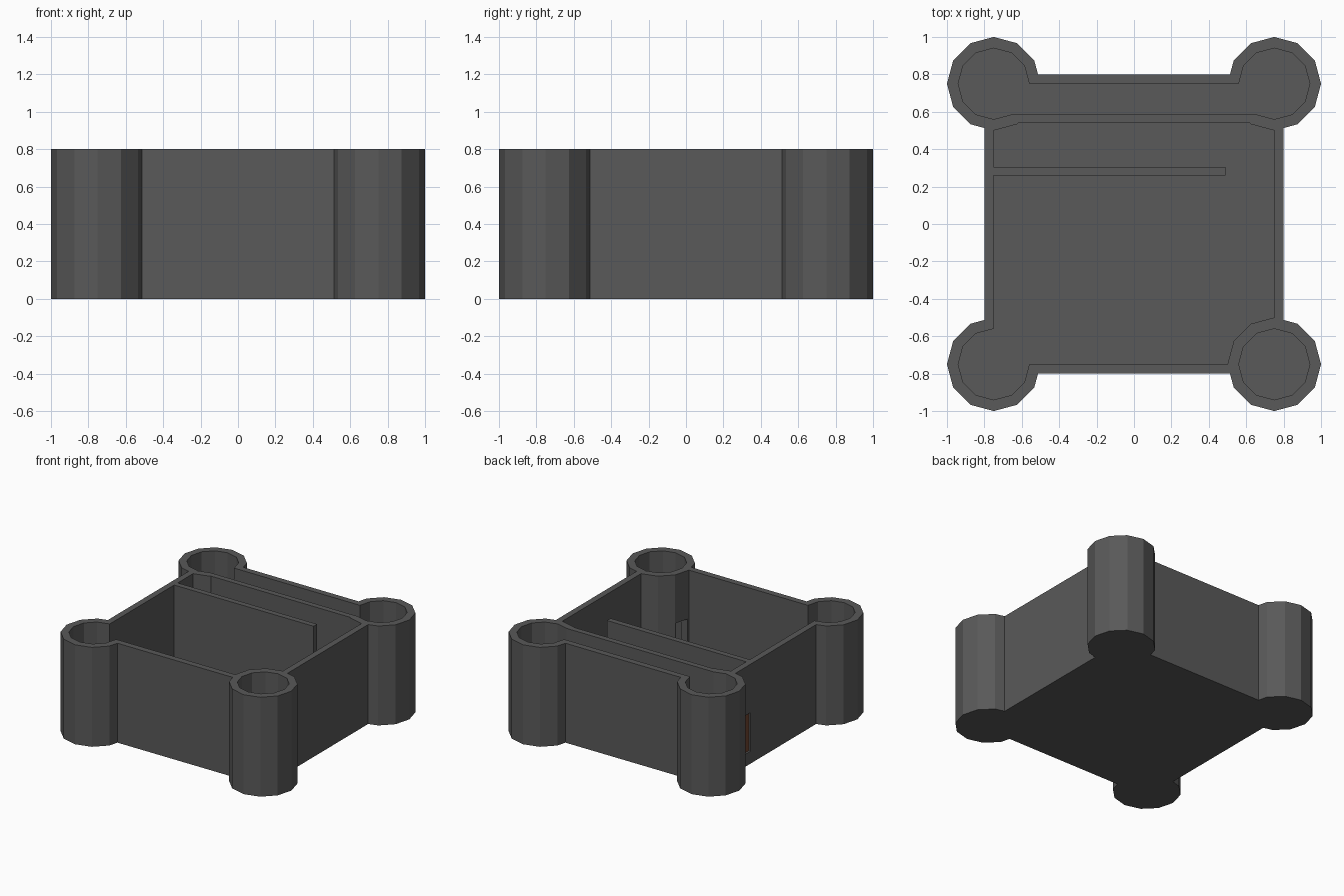
import bpy, bmesh
from math import cos, sin, radians

if "Cube" in bpy.data.objects:
    bpy.data.objects.remove(bpy.data.objects["Cube"])

H, FLOOR = 0.8, 0.1          # wall height, floor level
R_OUT, R_IN, C = 0.25, 0.19, 0.75   # tower radii and centre offset
DOOR_TOP = 0.41


def material(name, color):
    m = bpy.data.materials.new(name)
    m.diffuse_color = (*color, 1)
    m.use_nodes = True
    m.node_tree.nodes["Principled BSDF"].inputs["Base Color"].default_value = m.diffuse_color
    return m


def arc(cx, cy, r, a0, a1):
    """12-sided tower points from angle a0 to a1 in 30 degree steps."""
    step = 30 if a1 > a0 else -30
    return [(cx + r * cos(radians(a)), cy + r * sin(radians(a)))
            for a in range(a0, a1 + step, step)]


def prism(name, pts, z0, z1):
    """Extrude a plan outline from z0 to z1."""
    bm = bmesh.new()
    face = bm.faces.new([bm.verts.new((x, y, z0)) for x, y in pts])
    ext = bmesh.ops.extrude_face_region(bm, geom=[face], use_keep_orig=True)
    top = [v for v in ext["geom"] if isinstance(v, bmesh.types.BMVert)]
    bmesh.ops.translate(bm, verts=top, vec=(0, 0, z1 - z0))
    bmesh.ops.recalc_face_normals(bm, faces=bm.faces)
    me = bpy.data.meshes.new(name)
    bm.to_mesh(me)
    bm.free()
    ob = bpy.data.objects.new(name, me)
    bpy.context.collection.objects.link(ob)
    return ob


def rect(x0, x1, y0, y1):
    return [(x0, y0), (x1, y0), (x1, y1), (x0, y1)]


def cut(target, cutter):
    cutter.hide_render = True
    mod = target.modifiers.new("cut", "BOOLEAN")
    mod.operation, mod.solver, mod.object = "DIFFERENCE", "EXACT", cutter
    bpy.context.view_layer.objects.active = target
    bpy.ops.object.modifier_apply(modifier=mod.name)
    bpy.data.objects.remove(cutter)


# Castle body: one corner outline turned through four quarters
corner = [(0.8, 0.513)] + arc(C, C, R_OUT, -60, 150) + [(0.513, 0.8)]
outline = []
for k in range(4):
    outline += corner
    corner = [(-y, x) for x, y in corner]
castle = prism("castle_walls", outline, 0, H)

# Main room with entry corridor partition, open front-left tower
main = (arc(-C, -C, R_IN, 90, 360)
        + arc(C, -C, R_OUT, 180, 90)
        + arc(C, C, R_OUT, 270, 240)
        + [(0.618, 0.54), (-0.618, 0.54)]
        + arc(-C, C, R_OUT, 300, 270)
        + [(-C, 0.305), (0.49, 0.305), (0.49, 0.26), (-C, 0.26)])
cut(castle, prism("main_room_cutter", main, FLOOR, 1))

# Back room joining both back towers
back = arc(C, C, R_IN, 240, 540) + arc(-C, C, R_IN, 0, 300)
cut(castle, prism("back_room_cutter", back, FLOOR, 1))

# Closed front-right tower
cut(castle, prism("tower_cutter", arc(C, -C, R_IN, 0, 330), FLOOR, 1))

# Doorways: outside entrance, and into the closed tower
cut(castle, prism("entrance_cutter", rect(-0.85, -0.7, 0.32, 0.5), FLOOR, DOOR_TOP))
cut(castle, prism("tower_door_cutter", rect(0.45, 0.62, -0.74, -0.63), FLOOR, DOOR_TOP))
castle.data.materials.clear()
castle.data.materials.append(material("dark_stone", (0.1, 0.1, 0.1)))

# Wooden entrance door set into the left wall
door = prism("entrance_door", rect(-0.785, -0.765, 0.32, 0.5), FLOOR, DOOR_TOP)
door.data.materials.append(material("brown_wood", (0.16, 0.06, 0.03)))
